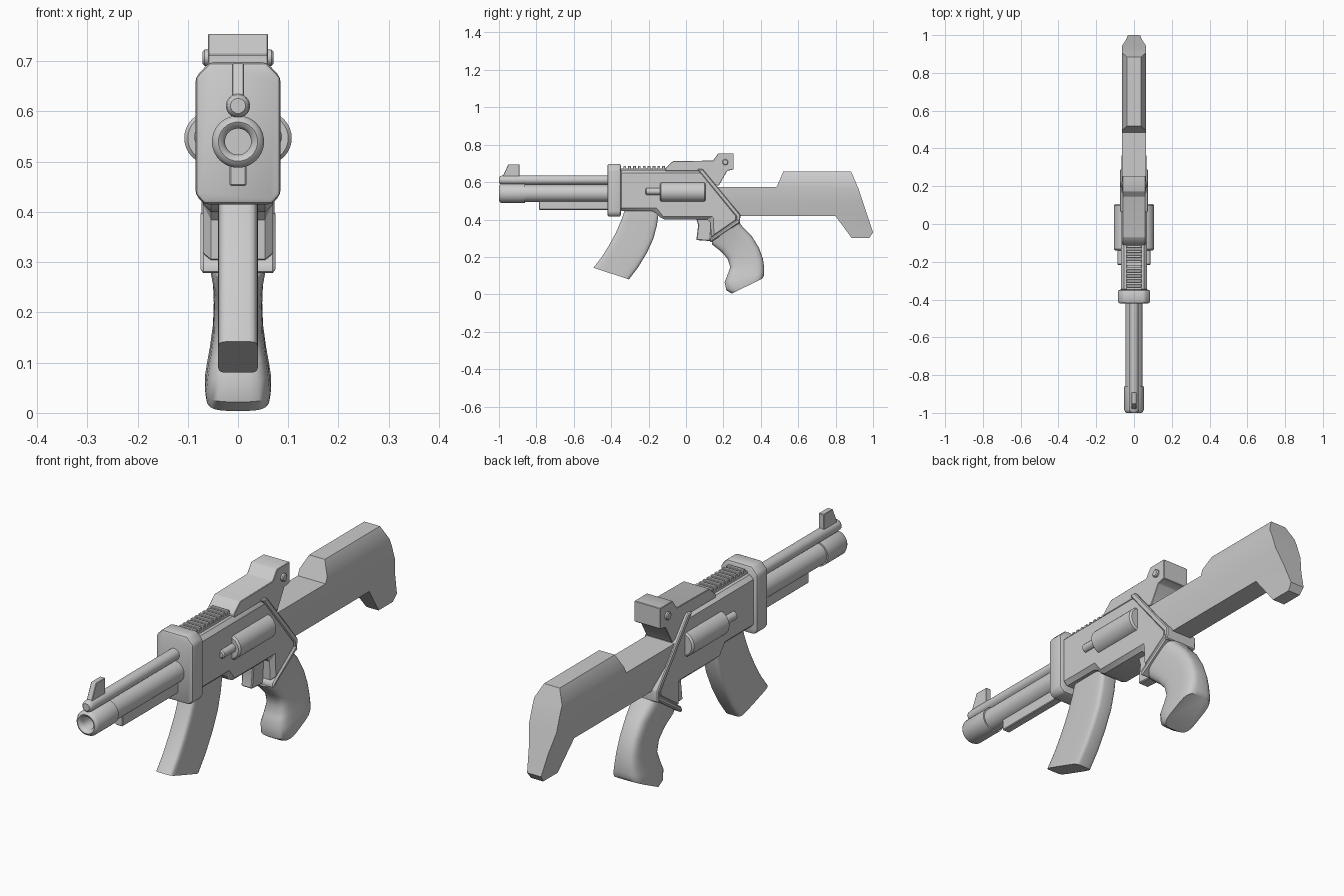
import bpy, bmesh, math
from mathutils import Vector

cube = bpy.data.objects.get("Cube")
if cube:
    bpy.data.objects.remove(cube, do_unlink=True)

grey = bpy.data.materials.new("grey")
grey.use_nodes = True
GREY = (0.6, 0.6, 0.6, 1)
grey.diffuse_color = GREY
grey.node_tree.nodes["Principled BSDF"].inputs["Base Color"].default_value = GREY


def finish(name, bm, angle=30):
    bmesh.ops.recalc_face_normals(bm, faces=bm.faces)
    mesh = bpy.data.meshes.new(name)
    bm.to_mesh(mesh)
    bm.free()
    mesh.materials.append(grey)
    ob = bpy.data.objects.new(name, mesh)
    bpy.context.collection.objects.link(ob)
    bpy.ops.object.select_all(action='DESELECT')
    ob.select_set(True)
    bpy.context.view_layer.objects.active = ob
    bpy.ops.object.shade_smooth_by_angle(angle=math.radians(angle))
    return ob


def bevel(bm, width, segs=1):
    edges = [e for e in bm.edges if len(e.link_faces) == 2 and e.calc_face_angle() > 0.5]
    bmesh.ops.bevel(bm, geom=edges, offset=width, segments=segs, profile=0.5,
                    affect='EDGES', clamp_overlap=True)


def side_prism(name, pts, half, bev=0.0, segs=1, widths=None):
    """Side outline (y, z) extruded across x; widths = [(z, half width)] shapes it by height."""
    bm = bmesh.new()
    face = bm.faces.new([bm.verts.new((-half, y, z)) for y, z in pts])
    ext = bmesh.ops.extrude_face_region(bm, geom=[face])
    for v in ext["geom"]:
        if isinstance(v, bmesh.types.BMVert):
            v.co.x = half
    bmesh.ops.recalc_face_normals(bm, faces=bm.faces)
    if widths:
        for z, _ in widths:
            bmesh.ops.bisect_plane(bm, geom=bm.verts[:] + bm.edges[:] + bm.faces[:],
                                   plane_co=(0, 0, z), plane_no=(0, 0, 1))
        for v in bm.verts:
            for (z0, w0), (z1, w1) in zip(widths, widths[1:]):
                if z0 - 1e-5 <= v.co.z <= z1 + 1e-5:
                    w = w0 + (w1 - w0) * (v.co.z - z0) / (z1 - z0)
                    v.co.x = math.copysign(w, v.co.x)
                    break
    if bev:
        bevel(bm, bev, segs)
    return finish(name, bm)


def lathe(name, profile, z, x=0.0, axis='Y', y=0.0, n=32):
    """Spin (position, radius) points around an axis parallel to y or x."""
    bm = bmesh.new()
    rings = []
    for p, r in profile:
        ring = []
        for i in range(n):
            a = 2 * math.pi * i / n
            c, s = r * math.cos(a), r * math.sin(a)
            ring.append(bm.verts.new((x + c, p, z + s) if axis == 'Y' else (p, y + c, z + s)))
        rings.append(ring)
    for a, b in zip(rings, rings[1:]):
        for i in range(n):
            bm.faces.new((a[i], a[(i + 1) % n], b[(i + 1) % n], b[i]))
    bm.faces.new(rings[0])
    bm.faces.new(rings[-1])
    return finish(name, bm, 40)


def loft(name, sections, power, n=24):
    """Bridge rounded sections given as (front y, z, back y, z, half width)."""
    bm = bmesh.new()
    rings = []
    for fy, fz, by, bz, half in sections:
        front, back = Vector((0, fy, fz)), Vector((0, by, bz))
        mid, arm = (front + back) / 2, (back - front) / 2
        ring = []
        for i in range(n):
            a = 2 * math.pi * (i + 0.5) / n
            c, s = math.cos(a), math.sin(a)
            c = math.copysign(abs(c) ** power, c)
            s = math.copysign(abs(s) ** power, s)
            ring.append(bm.verts.new(mid + arm * c + Vector((half * s, 0, 0))))
        rings.append(ring)
    for a, b in zip(rings, rings[1:]):
        for i in range(n):
            bm.faces.new((a[i], a[(i + 1) % n], b[(i + 1) % n], b[i]))
    bm.faces.new(rings[0])
    bm.faces.new(rings[-1])
    return finish(name, bm, 40)


# Barrel with rounded, hollow muzzle
lathe("barrel", [(-0.87, 0.046), (-0.38, 0.046)], 0.54)
lathe("muzzle", [(-0.86, 0.046), (-0.86, 0.052), (-0.985, 0.052), (-0.995, 0.047), (-1.0, 0.039),
                 (-0.995, 0.031), (-0.985, 0.026), (-0.93, 0.026)], 0.54)
lathe("gas_tube", [(-1.0, 0.015), (-0.993, 0.022), (-0.98, 0.024), (-0.38, 0.024)], 0.611)
side_prism("front_sight", [(-0.985, 0.62), (-0.95, 0.695), (-0.89, 0.695), (-0.89, 0.62)], 0.012, 0.002)
side_prism("under_rail", [(-0.785, 0.452), (-0.785, 0.52), (-0.38, 0.52), (-0.38, 0.452)], 0.017, 0.003)

# Front collar
bm = bmesh.new()
outline = [(0.057, 0.698), (0.085, 0.668), (0.085, 0.435), (0.068, 0.415)]
outline += [(-x, z) for x, z in reversed(outline)]
face = bm.faces.new([bm.verts.new((x, -0.42, z)) for x, z in outline])
for v in bmesh.ops.extrude_face_region(bm, geom=[face])["geom"]:
    if isinstance(v, bmesh.types.BMVert):
        v.co.y = -0.348
bmesh.ops.recalc_face_normals(bm, faces=bm.faces)
bevel(bm, 0.01, 2)
finish("front_collar", bm)

# Receiver, rear trim band and grip cap
side_prism("receiver", [(-0.36, 0.665), (0.085, 0.665), (0.28, 0.425), (0.28, 0.39), (0.135, 0.29),
                        (0.13, 0.40), (-0.13, 0.40), (-0.165, 0.445), (-0.36, 0.445)],
           0.07, 0.016)
side_prism("rear_band", [(0.06, 0.669), (0.09, 0.669), (0.291, 0.425), (0.288, 0.375), (0.27, 0.375),
                         (0.27, 0.415)], 0.073, 0.004)
side_prism("grip_cap", [(0.128, 0.275), (0.128, 0.298), (0.28, 0.405), (0.291, 0.385)], 0.075, 0.006)

# Ridged top rail
side_prism("top_rail", [(-0.35, 0.66), (-0.35, 0.674), (-0.09, 0.674), (-0.09, 0.66)], 0.04)
for i in range(9):
    y = -0.335 + i * 0.026
    side_prism(f"rail_ridge_{i + 1}", [(y, 0.67), (y, 0.687), (y + 0.015, 0.687), (y + 0.015, 0.67)], 0.04, 0.002)

# Rear sight block and its cross pin
side_prism("rear_sight", [(-0.11, 0.66), (-0.11, 0.675), (-0.07, 0.712), (0.145, 0.715), (0.172, 0.754),
                          (0.255, 0.754), (0.255, 0.668), (0.22, 0.66), (0.175, 0.58), (0.10, 0.60),
                          (0.08, 0.66)], 0.06, 0.002)
lathe("sight_pin", [(-0.071, 0.012), (-0.067, 0.016), (0.067, 0.016), (0.071, 0.012)], 0.707, axis='X', y=0.21, n=20)

# Side cylinders with small pins
for side, s in (("left", 1), ("right", -1)):
    lathe(f"{side}_cylinder", [(-0.14, 0.046), (-0.133, 0.053), (0.098, 0.053), (0.105, 0.046)], 0.547, x=0.054 * s)
    lathe(f"{side}_cylinder_pin", [(-0.217, 0.012), (-0.212, 0.018), (-0.13, 0.018)], 0.55, x=0.07 * s, n=20)

# Shoulder stock, narrowing to the top and the toe
side_prism("stock", [(0.14, 0.575), (0.485, 0.575), (0.52, 0.656), (0.883, 0.656), (0.92, 0.57), (1.0, 0.33),
                     (0.98, 0.302), (0.885, 0.302), (0.80, 0.418), (0.14, 0.418)], 0.06,
           widths=[(0.30, 0.028), (0.418, 0.045), (0.50, 0.064), (0.60, 0.064), (0.656, 0.036)])

# Curved magazine
loft("magazine", [(-0.325, 0.46, -0.145, 0.44, 0.04), (-0.345, 0.40, -0.155, 0.37, 0.04),
                  (-0.375, 0.33, -0.175, 0.295, 0.04), (-0.41, 0.265, -0.21, 0.22, 0.04),
                  (-0.45, 0.20, -0.255, 0.145, 0.04), (-0.495, 0.142, -0.305, 0.08, 0.04)], 0.3)

# Trigger
side_prism("trigger", [(0.05, 0.42), (0.065, 0.37), (0.055, 0.29), (0.13, 0.285), (0.14, 0.42)], 0.025, 0.004)

# Sculpted hand grip
loft("hand_grip", [(0.14, 0.285, 0.285, 0.385, 0.062), (0.138, 0.268, 0.30, 0.365, 0.058),
                   (0.185, 0.23, 0.35, 0.315, 0.05), (0.222, 0.19, 0.39, 0.25, 0.048),
                   (0.236, 0.145, 0.412, 0.19, 0.05), (0.222, 0.105, 0.418, 0.145, 0.056),
                   (0.206, 0.065, 0.418, 0.115, 0.062), (0.215, 0.022, 0.416, 0.098, 0.066),
                   (0.245, 0.004, 0.41, 0.085, 0.064)], 0.5)
